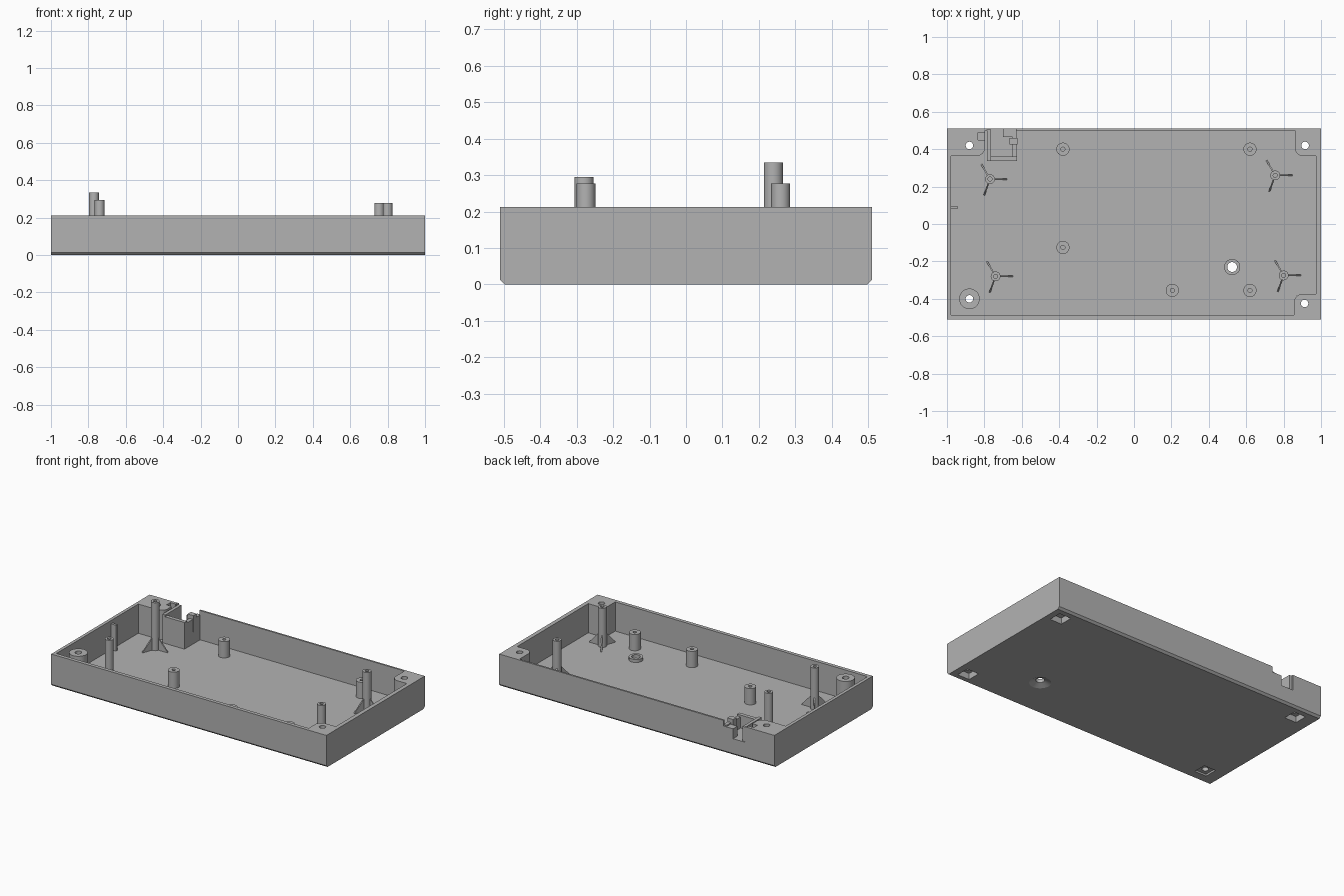
import bpy, bmesh
from math import cos, sin, pi, radians
from mathutils import Matrix

cube = bpy.data.objects.get("Cube")
if cube:
    bpy.data.objects.remove(cube, do_unlink=True)

grey = bpy.data.materials.new("plain_grey")
grey.use_nodes = True
grey.diffuse_color = (0.45, 0.45, 0.45, 1)
grey.node_tree.nodes["Principled BSDF"].inputs["Base Color"].default_value = (0.45, 0.45, 0.45, 1)

FLOOR, RIM = 0.02, 0.212


def finish(name, bm):
    bmesh.ops.recalc_face_normals(bm, faces=bm.faces)
    mesh = bpy.data.meshes.new(name)
    bm.to_mesh(mesh)
    bm.free()
    mesh.materials.append(grey)
    obj = bpy.data.objects.new(name, mesh)
    bpy.context.collection.objects.link(obj)
    return obj


def prism(name, pts, lo, hi, frame=Matrix()):
    """Extrude a flat outline from lo to hi along the frame's z axis."""
    bm = bmesh.new()
    face = bm.faces.new([bm.verts.new((u, v, lo)) for u, v in pts])
    top = bmesh.ops.extrude_face_region(bm, geom=[face])["geom"]
    moved = [g for g in top if isinstance(g, bmesh.types.BMVert)]
    bmesh.ops.translate(bm, verts=moved, vec=(0, 0, hi - lo))
    bmesh.ops.transform(bm, matrix=frame, verts=bm.verts)
    return finish(name, bm)


def box(name, x0, x1, y0, y1, z0, z1):
    return prism(name, [(x0, y0), (x1, y0), (x1, y1), (x0, y1)], z0, z1)


def lathe(name, x, y, profile, closed=False, n=32):
    """Revolve (radius, z) points about a vertical axis; ends are capped unless closed."""
    bm = bmesh.new()
    rings = [[bm.verts.new((x + r * cos(2 * pi * i / n), y + r * sin(2 * pi * i / n), z))
              for i in range(n)] for r, z in profile]
    pairs = list(zip(rings, rings[1:]))
    if closed:
        pairs.append((rings[-1], rings[0]))
    else:
        bm.faces.new(rings[0])
        bm.faces.new(rings[-1])
    for a, b in pairs:
        for i in range(n):
            j = (i + 1) % n
            bm.faces.new((a[i], a[j], b[j], b[i]))
    obj = finish(name, bm)
    bpy.ops.object.select_all(action="DESELECT")
    obj.select_set(True)
    bpy.context.view_layer.objects.active = obj
    bpy.ops.object.shade_smooth_by_angle(angle=radians(35))
    return obj


def cut(target, cutter):
    mod = target.modifiers.new(cutter.name, "BOOLEAN")
    mod.operation = "DIFFERENCE"
    mod.solver = "EXACT"
    mod.object = cutter
    cutter.hide_render = True
    cutter.hide_viewport = True
    cutter.display_type = "WIRE"


def arc(cx, cy, r, a0, a1, steps=8):
    return [(cx + r * cos(radians(a0 + (a1 - a0) * i / steps)),
             cy + r * sin(radians(a0 + (a1 - a0) * i / steps))) for i in range(steps + 1)]


# Tray with bevelled lower front and back edges, extruded along x
along_x = Matrix(((0, 0, 1, 0), (1, 0, 0, 0), (0, 1, 0, 0), (0, 0, 0, 1)))
tray = prism("tray", [(-0.498, 0), (0.498, 0), (0.511, 0.013), (0.511, RIM),
                      (-0.511, RIM), (-0.511, 0.013)], -1, 1, along_x)

# Hollow interior, leaving three rounded corner blocks
outline = [(-0.979, -0.487), (0.855, -0.487)] + arc(0.9, -0.42, 0.045, 180, 90)
outline += [(0.973, -0.375), (0.973, 0.363)] + arc(0.905, 0.408, 0.045, 270, 180)
outline += [(0.86, 0.499), (-0.797, 0.499)] + arc(-0.842, 0.408, 0.045, 0, -90)
outline += [(-0.979, 0.363)]
cut(tray, prism("interior_cutter", outline, FLOOR, 0.3))

# Cable opening in the back wall and the clip recess beside it
cut(tray, box("opening_cutter", -0.786, -0.70, 0.48, 0.53, 0.11, 0.3))
cut(tray, box("step_cutter", -0.71, -0.63, 0.48, 0.53, 0.175, 0.3))
cut(tray, box("clip_cutter", -0.835, -0.78, 0.45, 0.49, 0.13, 0.3))

# Corner screw boss, through holes and square nut recesses
SCREWS = [(-0.88, -0.40), (-0.88, 0.42), (0.915, 0.42), (0.912, -0.425)]
lathe("corner_boss", *SCREWS[0], [(0.055, FLOOR - 0.004), (0.055, RIM), (0.02, RIM),
                                  (0.02, FLOOR - 0.004)], closed=True)
for i, (x, y) in enumerate(SCREWS):
    cut(tray, lathe(f"screw_cutter_{i}", x, y, [(0.02, -0.1), (0.02, 0.3)]))
    depth = 0.012 if i == 0 else 0.04
    cut(tray, box(f"nut_cutter_{i}", x - 0.043, x + 0.043, y - 0.043, y + 0.043, -0.1, depth))

# Countersunk floor hole with a low collar
HOLE = (0.525, -0.23)
cut(tray, lathe("countersink_cutter", *HOLE, [(0.068, -0.01), (0.065, 0), (0.026, 0.017), (0.026, 0.1)]))
lathe("floor_collar", *HOLE, [(0.043, FLOOR - 0.002), (0.043, 0.04), (0.026, 0.04),
                              (0.026, FLOOR - 0.002)], closed=True)


def post(name, x, y, r, top):
    lathe(name, x, y, [(r, FLOOR - 0.005), (r, top), (0.011, top), (0.011, top - 0.06)])


# Short board posts
for i, (x, y) in enumerate([(-0.38, 0.40), (-0.38, -0.125), (0.62, 0.40),
                            (0.205, -0.355), (0.62, -0.355)]):
    post(f"board_post_{i}", x, y, 0.035, 0.127)

# Tall posts, each with three triangular fins
for i, (x, y, top) in enumerate([(-0.77, 0.24, 0.335), (-0.74, -0.28, 0.295),
                                 (0.755, 0.26, 0.277), (0.80, -0.275, 0.277)]):
    post(f"tall_post_{i}", x, y, 0.026, top)
    for k, angle in enumerate((0, 120, 250)):
        frame = (Matrix.Translation((x, y, 0)) @ Matrix.Rotation(radians(angle), 4, "Z")
                 @ Matrix.Rotation(pi / 2, 4, "X"))
        prism(f"post_fin_{i}_{k}", [(0.02, FLOOR - 0.003), (0.092, FLOOR - 0.003),
                                    (0.092, FLOOR + 0.004), (0.02, 0.105)], -0.004, 0.004, frame)

# Rib on the side wall
box("wall_rib", -0.985, -0.943, 0.08, 0.097, FLOOR - 0.003, 0.19)

# Cable pocket: raised base, surrounding walls and retaining nubs
box("pocket_base", -0.786, -0.625, 0.337, 0.505, FLOOR - 0.003, 0.11)
box("pocket_side_wall", -0.786, -0.765, 0.337, 0.505, 0.1, 0.207)
box("pocket_front_wall", -0.766, -0.625, 0.337, 0.362, 0.1, 0.195)
box("pocket_inner_wall", -0.65, -0.625, 0.36, 0.505, 0.1, 0.183)
box("pocket_step", -0.70, -0.64, 0.465, 0.505, 0.1, 0.175)
box("pocket_nub", -0.665, -0.622, 0.425, 0.46, 0.1, 0.207)
